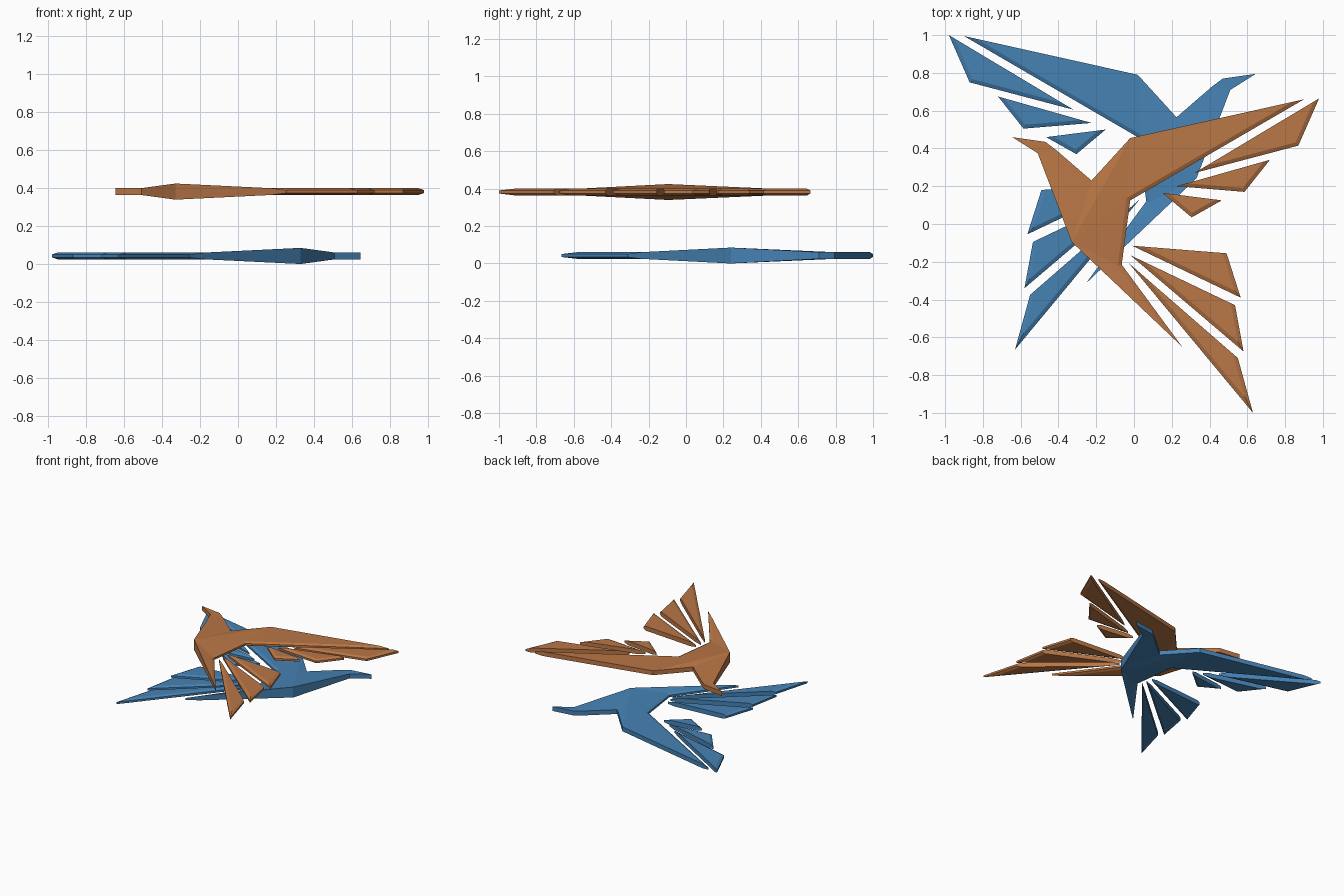
import bpy, bmesh
from mathutils import Vector

if "Cube" in bpy.data.objects:
    bpy.data.objects.remove(bpy.data.objects["Cube"])

T = 0.018      # usual half thickness
BEVEL = 0.02   # width of the trailing-edge bevel
DROP = 0.010   # depth of the trailing-edge bevel


def material(name, rgb):
    m = bpy.data.materials.new(name)
    m.diffuse_color = (*rgb, 1)
    m.use_nodes = True
    m.node_tree.nodes["Principled BSDF"].inputs["Base Color"].default_value = m.diffuse_color
    return m


def inset(pts, edges):
    """Move the listed edges (i -> i+1) inwards by BEVEL."""
    n = len(pts)
    p = [Vector(q) for q in pts]
    area = sum(p[i].x * p[(i + 1) % n].y - p[(i + 1) % n].x * p[i].y for i in range(n))
    s = 1 if area > 0 else -1
    out = []
    for i in range(n):
        d1 = (p[i] - p[i - 1]).normalized()
        d2 = (p[(i + 1) % n] - p[i]).normalized()
        n1, n2 = Vector((-d1.y, d1.x)) * s, Vector((-d2.y, d2.x)) * s
        a = BEVEL if (i - 1) % n in edges else 0
        b = BEVEL if i in edges else 0
        det = n1.x * n2.y - n1.y * n2.x
        out.append(p[i] + Vector(((a * n2.y - b * n1.y) / det, (n1.x * b - n2.x * a) / det)))
    return out


def plate(name, pts, edges, mat, mirror, offset, heights=None, faces=None):
    """Double-sided plate with chosen edges bevelled on both faces."""
    n = len(pts)
    heights = heights or [T] * n
    faces = faces or [tuple(range(n))]
    inner = inset(pts, edges)
    bm = bmesh.new()
    sx = -1 if mirror else 1

    def ring(outline, hs):
        return [bm.verts.new((sx * q[0] + offset[0], q[1] + offset[1], h + offset[2]))
                for q, h in zip(outline, hs)]

    # rim drops only where it touches a bevelled edge
    rim = [h - DROP if (i in edges or (i - 1) % n in edges) else h for i, h in enumerate(heights)]
    rings = [ring(inner, heights), ring(pts, rim),
             ring(pts, [-h for h in rim]), ring(inner, [-h for h in heights])]
    for f in faces:
        bm.faces.new([rings[0][i] for i in f])
        bm.faces.new([rings[3][i] for i in reversed(f)])
    for a, b in zip(rings, rings[1:]):
        for i in range(n):
            j = (i + 1) % n
            bm.faces.new((a[i], b[i], b[j], a[j]))
    bmesh.ops.remove_doubles(bm, verts=bm.verts, dist=1e-5)
    bmesh.ops.dissolve_degenerate(bm, dist=1e-5, edges=bm.edges)
    bmesh.ops.triangulate(bm, faces=[f for f in bm.faces if len(f.verts) > 3])
    bmesh.ops.recalc_face_normals(bm, faces=bm.faces)
    me = bpy.data.meshes.new(name)
    bm.to_mesh(me)
    bm.free()
    me.materials.append(mat)
    bpy.context.collection.objects.link(bpy.data.objects.new(name, me))


# Body: beak, crown, nape, shoulder valley, wing root, wing tip,
# wing pit, rump, tail tip, breast, throat
BODY = [(-.645, .46), (-.47, .435), (-.41, .39), (-.225, .23), (-.02, .455), (.90, .66),
        (-.02, .125), (-.065, -.215), (.255, -.65), (-.33, -.095), (-.51, .375)]
BODY_H = [T] * 9 + [.0425, T]
BODY_FACES = [(0, 1, 10), (1, 2, 10), (10, 2, 9), (2, 3, 9), (3, 4, 9), (4, 6, 9),
              (4, 5, 6), (9, 6, 7), (9, 7, 8)]
# Feathers: root, middle corner, tip
WING = [[(.32, .27), (.87, .415), (.98, .665)],
        [(.225, .20), (.585, .17), (.72, .34)],
        [(.15, .165), (.305, .035), (.465, .125)]]
TAIL = [[(-.01, -.115), (.49, -.155), (.565, -.39)],
        [(-.02, -.165), (.535, -.43), (.58, -.675)],
        [(-.03, -.205), (.55, -.71), (.63, -1.0)]]


def bird(prefix, mat, mirror, offset):
    plate(prefix + "_body", BODY, {5, 6, 7}, mat, mirror, offset, BODY_H, BODY_FACES)
    for i, f in enumerate(WING):
        plate(f"{prefix}_wing_feather_{i + 1}", f, {0, 1}, mat, mirror, offset)
    for i, f in enumerate(TAIL):
        plate(f"{prefix}_tail_feather_{i + 1}", f, {1, 2}, mat, mirror, offset)


# Upper copper bird and its mirrored blue partner below
bird("copper_bird", material("copper", (.491, .184, .061)), False, (0, 0, .382))
bird("blue_bird", material("steel blue", (.061, .223, .456)), True, (0, .335, .0425))
